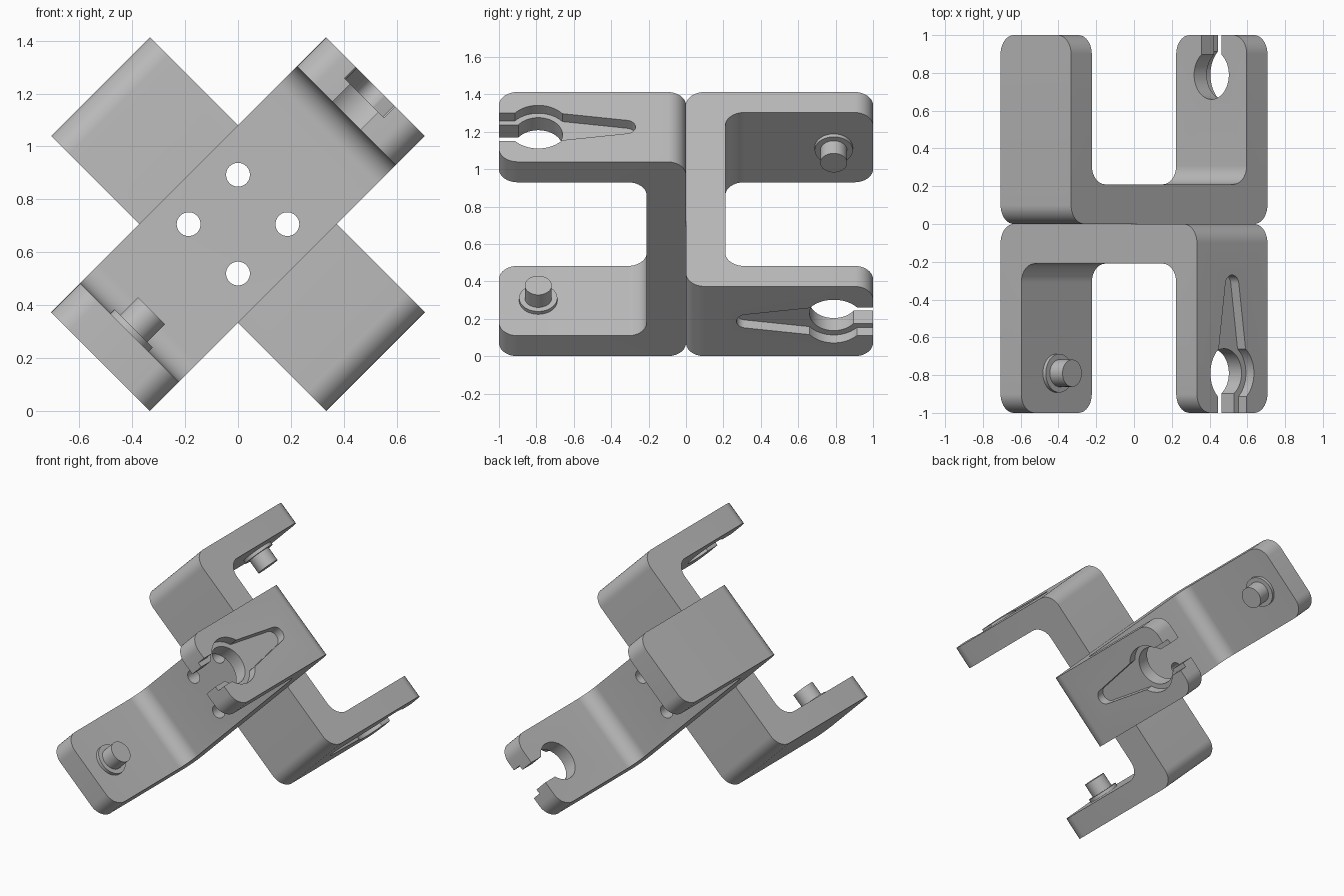
import bpy, bmesh, math
from mathutils import Matrix, Vector

cube = bpy.data.objects.get("Cube")
if cube:
    bpy.data.objects.remove(cube, do_unlink=True)

HALF_L, HALF_W, DEPTH = 0.735, 0.264, 1.0   # bracket half length, half width, arm reach
BASE_T, ARM_T = 0.21, 0.155                 # plate thicknesses
FILLET = 0.1
PIN_Y = -0.79                               # centre of pin and of clip hole
INNER = HALF_L - ARM_T

grey = bpy.data.materials.new("plain grey")
grey.use_nodes = True
COLOUR = (0.5, 0.5, 0.5, 1)
grey.diffuse_color = COLOUR
grey.node_tree.nodes["Principled BSDF"].inputs["Base Color"].default_value = COLOUR


def to_object(bm, name):
    bmesh.ops.recalc_face_normals(bm, faces=bm.faces[:])
    mesh = bpy.data.meshes.new(name)
    bm.to_mesh(mesh)
    bm.free()
    mesh.materials.append(grey)
    obj = bpy.data.objects.new(name, mesh)
    bpy.context.collection.objects.link(obj)
    return obj


def prism(points, offset):
    """Extrude a closed outline along the offset."""
    bm = bmesh.new()
    face = bm.faces.new([bm.verts.new(p) for p in points])
    new = bmesh.ops.extrude_face_region(bm, geom=[face])["geom"]
    bmesh.ops.translate(bm, vec=offset, verts=[v for v in new if isinstance(v, bmesh.types.BMVert)])
    return bm


def rod(name, radius, start, end):
    """Cylinder between two points."""
    start, end = Vector(start), Vector(end)
    axis = end - start
    place = Matrix.Translation((start + end) / 2) @ axis.to_track_quat("Z", "Y").to_matrix().to_4x4()
    bm = bmesh.new()
    bmesh.ops.create_cone(bm, cap_ends=True, segments=48, radius1=radius, radius2=radius,
                          depth=axis.length, matrix=place)
    return to_object(bm, name)


def keyhole(name, radius, slot, x0, x1, tip=None):
    """Round hole with a slot to the arm end and an optional tapered tail."""
    half = [(-DEPTH - 0.1, slot)]
    first = math.pi - math.asin(slot / radius)
    last = math.radians(38) if tip else 0
    for i in range(25):
        a = first + (last - first) * i / 24
        half.append((PIN_Y + radius * math.cos(a), radius * math.sin(a)))
    if tip:
        tip_y, tip_r = tip
        for i in range(9):
            a = math.radians(83) * (1 - i / 8)
            half.append((tip_y + tip_r * math.cos(a), tip_r * math.sin(a)))
    half[-1] = (half[-1][0], 0)
    outline = half + [(y, -w) for y, w in reversed(half[:-1])]
    return to_object(prism([(x0, y, w) for y, w in outline], (x1 - x0, 0, 0)), name)


def cut(obj, cutter):
    cutter.hide_render = True
    mod = obj.modifiers.new("cut", "BOOLEAN")
    mod.operation, mod.solver, mod.object = "DIFFERENCE", "EXACT", cutter
    bpy.context.view_layer.objects.active = obj
    bpy.ops.object.modifier_apply(modifier=mod.name)
    bpy.data.objects.remove(cutter, do_unlink=True)


def bracket_body(name):
    # U-shaped plate
    profile = [(-HALF_L, 0), (HALF_L, 0), (HALF_L, -DEPTH), (INNER, -DEPTH),
               (INNER, -BASE_T), (-INNER, -BASE_T), (-INNER, -DEPTH), (-HALF_L, -DEPTH)]
    bm = prism([(x, y, -HALF_W) for x, y in profile], (0, 0, 2 * HALF_W))

    # Round the bends and the arm corners
    def rounded(edge):
        a, b = (v.co for v in edge.verts)
        along_width = abs(a.z - b.z) > 0.1
        at_end = min(a.y, b.y) < -DEPTH + 0.01
        across_arm = at_end and abs(a.x - b.x) > 0.1
        return across_arm or (along_width and not at_end)
    bmesh.ops.bevel(bm, geom=[e for e in bm.edges if rounded(e)], offset=FILLET,
                    segments=10, profile=0.5, affect="EDGES")
    body = to_object(bm, name)

    # Bolt holes
    for sx in (-1, 1):
        for sz in (-1, 1):
            x, z = sx * 0.132, sz * 0.132
            cut(body, rod("bolt_cutter", 0.045, (x, -0.4, z), (x, 0.2, z)))

    # Clip hole and the shallow tapered recess around it
    cut(body, keyhole("clip_cutter", 0.13, 0.075, INNER - 0.1, HALF_L + 0.1))
    cut(body, keyhole("recess_cutter", 0.163, 0.106, HALF_L - 0.06, HALF_L + 0.1, (-0.32, 0.05)))
    return body


def build_bracket(side, flip):
    parts = [
        bracket_body(side + "_bracket"),
        rod(side + "_pin", 0.072, (-INNER - 0.02, PIN_Y, 0), (-0.463, PIN_Y, 0)),
        rod(side + "_pin_collar", 0.102, (-INNER - 0.02, PIN_Y, 0), (-INNER + 0.022, PIN_Y, 0)),
    ]
    place = (Matrix.Translation((0, 0, (HALF_L + HALF_W) / math.sqrt(2)))
             @ Matrix.Rotation(flip, 4, "X") @ Matrix.Rotation(-math.pi / 4, 4, "Y"))
    for obj in parts:
        obj.data.transform(place)
        bpy.ops.object.select_all(action="DESELECT")
        obj.select_set(True)
        bpy.context.view_layer.objects.active = obj
        bpy.ops.object.shade_smooth_by_angle(angle=math.radians(30))


# Two crossed brackets, back to back
build_bracket("front", 0)
build_bracket("back", math.pi)
